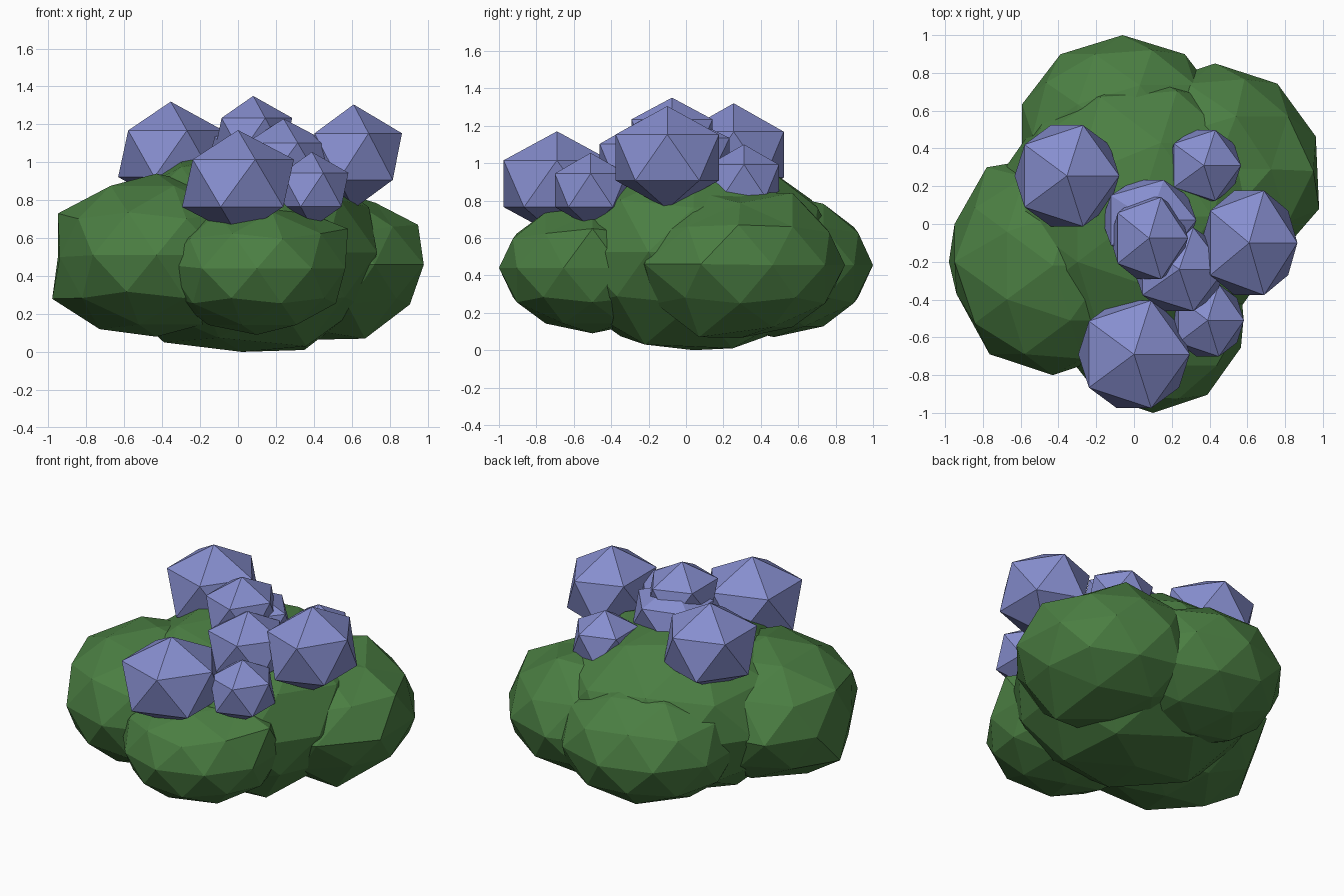
import bpy
from mathutils import Vector


def material(name, rgb):
    m = bpy.data.materials.new(name)
    m.diffuse_color = (*rgb, 1)
    return m


leaf = material("leaf_green", (0.07, 0.21, 0.055))
petal = material("petal_blue", (0.24, 0.27, 0.62))


def blob(name, centre, radii, detail, mat, tugs=()):
    """Scaled icosphere; each tug pulls the nearest vertex to a given point."""
    bpy.ops.mesh.primitive_ico_sphere_add(subdivisions=detail, radius=1, location=centre)
    o = bpy.context.object
    o.name = name
    o.scale = radii
    bpy.ops.object.transform_apply(location=True, rotation=False, scale=True)
    for t in tugs:
        p = Vector(t)
        min(o.data.vertices, key=lambda v: (v.co - p).length).co = p
    o.data.materials.append(mat)


# Foliage: a central mound with four lobes around it, slightly irregular
foliage = [
    ("centre", (0.02, 0.04, 0.525), (0.75, 0.78, 0.53),
     [(0.35, 0.25, 0.01), (0.36, -0.22, 0.03), (-0.39, 0.03, 0.05), (-0.30, 0.25, 1.03),
      (0.02, 0.04, 0.0)]),
    ("left", (-0.43, -0.22, 0.51), (0.57, 0.58, 0.43),
     [(-0.98, -0.20, 0.28), (-0.95, -0.20, 0.73), (-0.78, 0.30, 0.51),
      (-0.94, -0.37, 0.50), (-0.95, 0.00, 0.50), (-0.73, -0.22, 0.12)]),
    ("front", (0.10, -0.50, 0.44), (0.49, 0.50, 0.35),
     [(0.58, -0.50, 0.65), (-0.38, -0.66, 0.46)]),
    ("back", (-0.06, 0.47, 0.455), (0.56, 0.53, 0.385), []),
    ("right", (0.43, 0.29, 0.455), (0.56, 0.56, 0.39),
     [(0.67, 0.07, 0.07), (0.54, 0.57, 0.84), (0.54, 0.08, 0.84), (0.98, 0.08, 0.46),
      (0.95, 0.28, 0.67), (0.72, -0.22, 0.46)]),
]
for name, c, r, tugs in foliage:
    blob("foliage_" + name, c, r, 2, leaf, tugs)

# Flower heads: single icosahedra resting on the mound
flowers = [
    ((-0.355, 0.255, 1.045), (0.31, 0.315, 0.275)),
    ((0.61, -0.10, 1.03), (0.285, 0.325, 0.275)),
    ((0.00, -0.69, 0.89), (0.33, 0.335, 0.28)),
    ((0.39, -0.51, 0.855), (0.215, 0.225, 0.20)),
    ((0.37, 0.31, 0.905), (0.22, 0.22, 0.195)),
    ((0.08, -0.075, 1.14), (0.23, 0.255, 0.21)),
    ((0.24, -0.24, 1.00), (0.27, 0.26, 0.23)),
    ((0.08, 0.02, 1.05), (0.28, 0.25, 0.19)),
]
for i, (c, r) in enumerate(flowers):
    blob(f"flower_{i + 1}", c, r, 1, petal)
